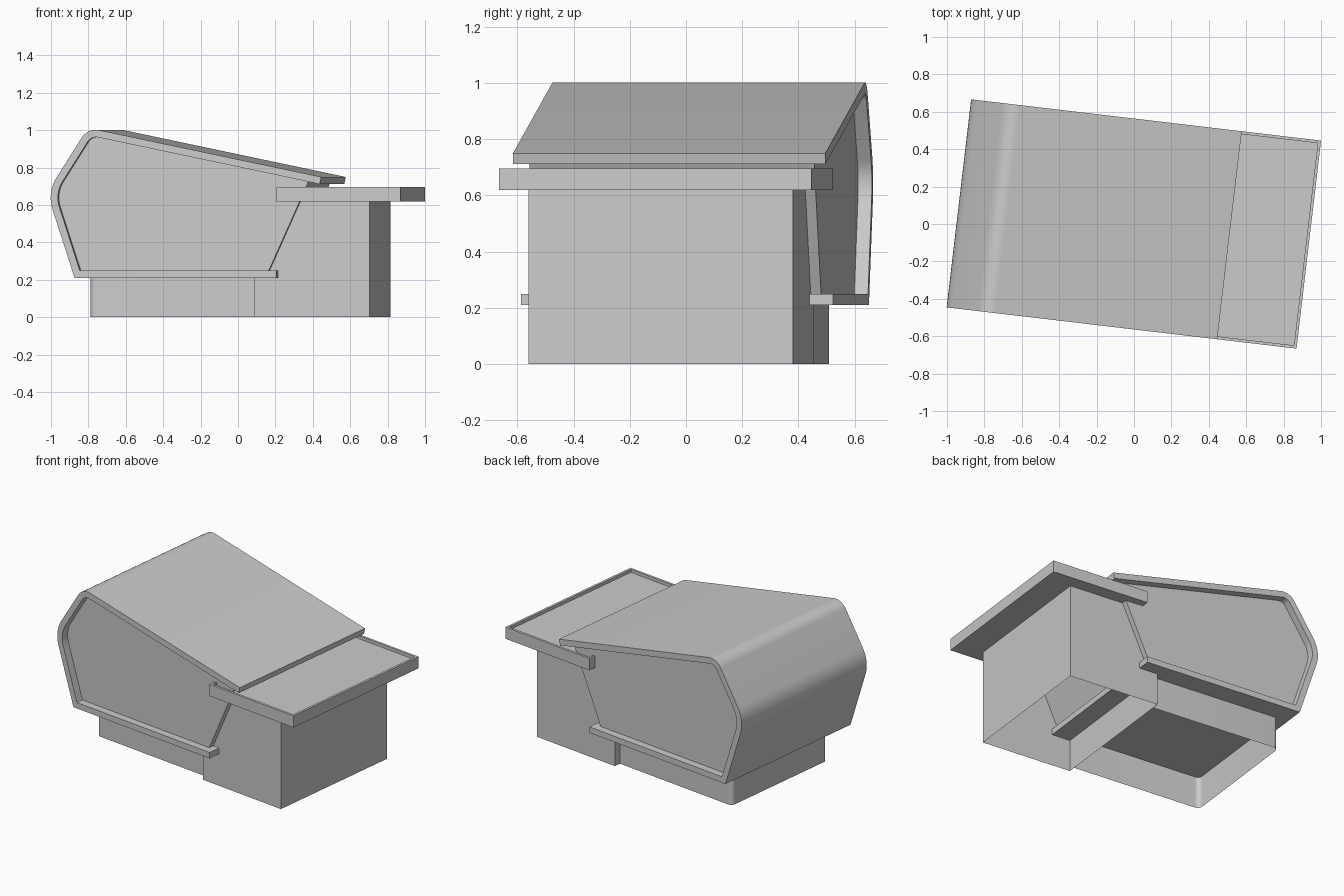
import bpy, bmesh, math
from mathutils import Vector

cube = bpy.data.objects.get("Cube")
if cube:
    bpy.data.objects.remove(cube)

TURN = math.radians(-6.72)   # the whole building is turned on its site
HALF = 0.56                  # half depth of the shell and flat roof
BAND = 0.039                 # shell thickness

grey = bpy.data.materials.new("plain grey")
grey.use_nodes = True
grey.diffuse_color = (0.6, 0.6, 0.6, 1)
grey.node_tree.nodes["Principled BSDF"].inputs["Base Color"].default_value = (0.6, 0.6, 0.6, 1)


def finish(name, bm, closed=True):
    if closed:
        bmesh.ops.recalc_face_normals(bm, faces=bm.faces[:])
    mesh = bpy.data.meshes.new(name)
    bm.to_mesh(mesh)
    bm.free()
    obj = bpy.data.objects.new(name, mesh)
    obj.rotation_euler.z = TURN
    mesh.materials.append(grey)
    bpy.context.collection.objects.link(obj)
    bpy.ops.object.select_all(action='DESELECT')
    obj.select_set(True)
    bpy.context.view_layer.objects.active = obj
    bpy.ops.object.shade_smooth_by_angle(angle=math.radians(30))


def fillet(corners, steps=8):
    """Round a polyline given as (x, y, radius) corners."""
    pts = []
    for i, (x, y, r) in enumerate(corners):
        p = Vector((x, y))
        if r == 0:
            pts.append(p)
            continue
        a = (Vector(corners[i - 1][:2]) - p).normalized()
        b = (Vector(corners[i + 1][:2]) - p).normalized()
        half = a.angle(b) / 2
        centre = p + (a + b).normalized() * (r / math.sin(half))
        start = p + a * (r / math.tan(half)) - centre
        end = p + b * (r / math.tan(half)) - centre
        for k in range(steps + 1):
            pts.append(centre + start.lerp(end, k / steps).normalized() * r)
    return pts


def offset(path, dist):
    """Move a clockwise polyline inwards by a fixed distance, with mitres."""
    dirs = [(b - a).normalized() for a, b in zip(path, path[1:])]
    out = []
    for i, p in enumerate(path):
        d0, d1 = dirs[max(i - 1, 0)], dirs[min(i, len(dirs) - 1)]
        n0, n1 = Vector((d0.y, -d0.x)), Vector((d1.y, -d1.x))
        out.append(p + (n0 + n1) * (dist / (1 + n0.dot(n1))))
    return out


def extrude_y(name, polygons, half):
    """Extrude flat xz polygons from -half to +half along y."""
    bm = bmesh.new()
    for poly in polygons:
        bm.faces.new([bm.verts.new((p.x, -half, p.y)) for p in poly])
    bmesh.ops.remove_doubles(bm, verts=bm.verts[:], dist=1e-5)
    ext = bmesh.ops.extrude_face_region(bm, geom=bm.faces[:])
    moved = [g for g in ext["geom"] if isinstance(g, bmesh.types.BMVert)]
    bmesh.ops.translate(bm, verts=moved, vec=(0, 2 * half, 0))
    finish(name, bm)


def wall(name, path, top, loop):
    """Thin upright wall along an anticlockwise plan path, open above and below."""
    bm = bmesh.new()
    low = [bm.verts.new((p.x, p.y, 0)) for p in path]
    high = [bm.verts.new((p.x, p.y, top)) for p in path]
    n = len(path)
    for i in range(n if loop else n - 1):
        j = (i + 1) % n
        bm.faces.new((low[i], low[j], high[j], high[i]))
    finish(name, bm, closed=False)


# Wrapping shell: sill, curved end and sloping roof in one band
outer = fillet([(0.272, 0.21, 0), (-0.814, 0.21, 0), (-0.962, 0.667, 0.2),
                (-0.742, 1.013, 0.09), (0.514, 0.75, 0)])
inner = offset(outer, BAND)
strips = [(outer[i], outer[i + 1], inner[i + 1], inner[i]) for i in range(len(outer) - 1)]
extrude_y("wrapping_shell", strips, HALF)

# Body set back inside the shell, with a leaning end wall
body = [Vector((0.226, inner[0].y))] + inner[1:-1] + [Vector((0.44, 0.726))]
extrude_y("recessed_body", [body], 0.511)

# Flat roof with a raised rim
bm = bmesh.new()
bmesh.ops.create_cube(bm, size=1)
bmesh.ops.scale(bm, vec=(0.669, 2 * HALF, 0.077), verts=bm.verts[:])
bmesh.ops.translate(bm, vec=(0.6065, 0, 0.6585), verts=bm.verts[:])
top = max(bm.faces, key=lambda f: f.calc_center_median().z)
bmesh.ops.inset_region(bm, faces=[top], thickness=0.022)
tray = bmesh.ops.extrude_face_region(bm, geom=[top])["geom"]
bmesh.ops.delete(bm, geom=[top], context='FACES_ONLY')
bmesh.ops.translate(bm, vec=(0, 0, -0.02),
                    verts=[g for g in tray if isinstance(g, bmesh.types.BMVert)])
finish("flat_roof", bm)

# Side block under the flat roof, open at the bottom
block = [Vector(p) for p in ((0.145, -0.474), (0.765, -0.474), (0.765, 0.474), (0.145, 0.474))]
wall("side_block", block, 0.63, True)

# Plinth under the shell, with rounded outer corners
plinth = fillet([(0.145, 0.428, 0), (-0.746, 0.428, 0.03),
                 (-0.746, -0.428, 0.03), (0.145, -0.428, 0)], 6)
wall("plinth", plinth, 0.22, False)
